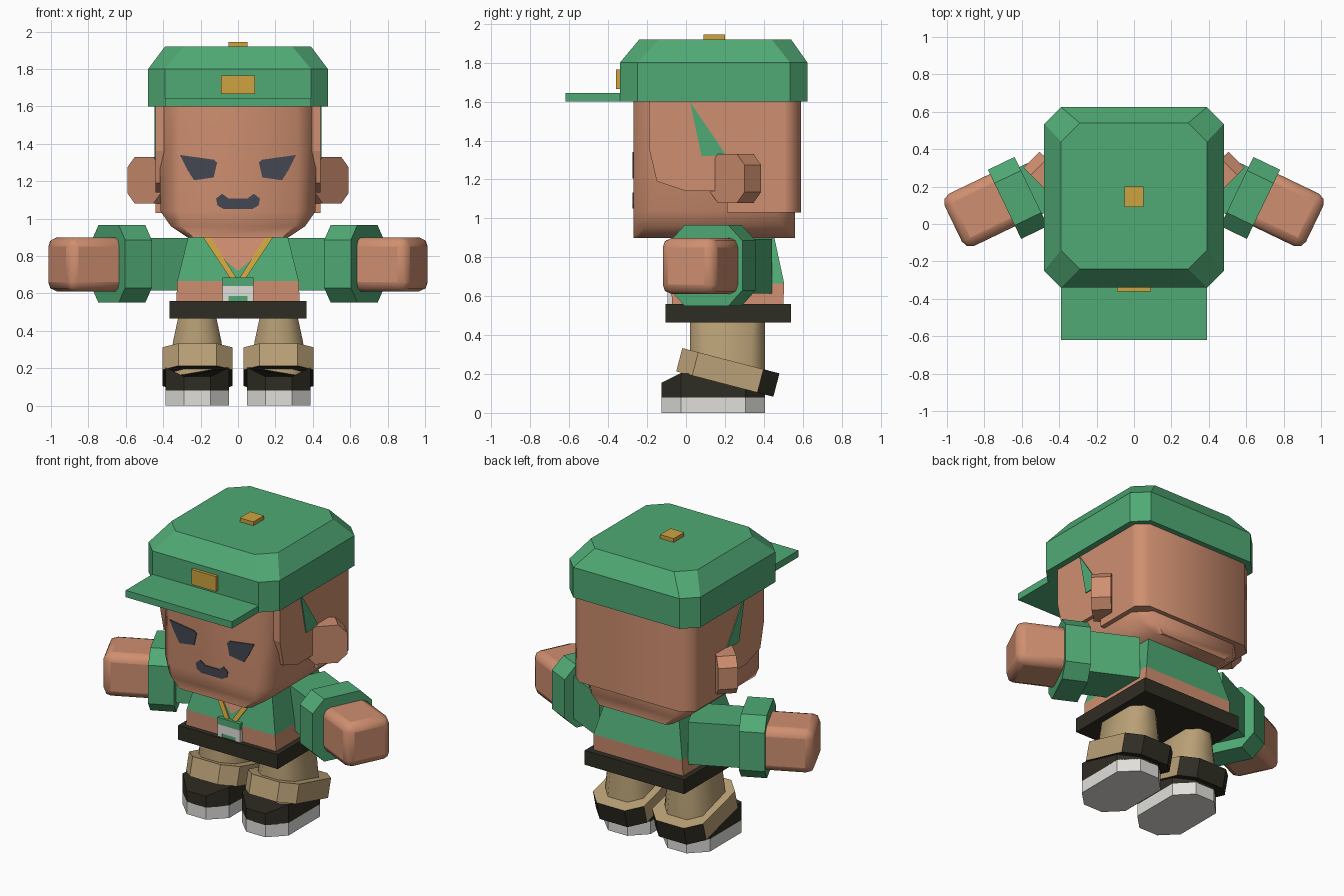
import bpy, bmesh, math
from mathutils import Matrix, Vector

if "Cube" in bpy.data.objects:
    bpy.data.objects.remove(bpy.data.objects["Cube"])


def material(name, *srgb):
    lin = [((c / 255 + 0.055) / 1.055) ** 2.4 for c in srgb] + [1]
    m = bpy.data.materials.new(name)
    m.use_nodes = True
    m.diffuse_color = lin
    m.node_tree.nodes["Principled BSDF"].inputs["Base Color"].default_value = lin
    return m


GREEN = material("green cloth", 80, 170, 117)
SKIN = material("skin", 207, 143, 112)
TAN = material("tan trousers", 186, 161, 119)
BLACK = material("black leather", 47, 45, 35)
WHITE = material("white rubber", 224, 223, 219)
GOLD = material("gold", 205, 163, 64)
DARK = material("dark slate", 68, 70, 82)


def loft(name, rings, mats, side=1, frame=None, smooth=0, bevel=0, rule=None):
    """Join equal rings of points into a closed solid."""
    bm = bmesh.new()
    frame = frame or Matrix()
    loops = [[bm.verts.new(Vector(p)) for p in ring] for ring in rings]
    n = len(loops[0])
    bm.faces.new(loops[0])
    bm.faces.new(loops[-1])
    for a, b in zip(loops, loops[1:]):
        for i in range(n):
            bm.faces.new((a[i], a[(i + 1) % n], b[(i + 1) % n], b[i]))
    bmesh.ops.recalc_face_normals(bm, faces=bm.faces)
    if rule:
        for f in bm.faces:
            f.material_index = rule(f)
    bm.transform(Matrix.Diagonal((side, 1, 1, 1)) @ frame)
    bmesh.ops.recalc_face_normals(bm, faces=bm.faces)
    me = bpy.data.meshes.new(name)
    bm.to_mesh(me)
    bm.free()
    for m in mats if isinstance(mats, list) else [mats]:
        me.materials.append(m)
    ob = bpy.data.objects.new(name, me)
    bpy.context.collection.objects.link(ob)
    if bevel:
        mod = ob.modifiers.new("Bevel", "BEVEL")
        mod.width, mod.segments = bevel, 2
    if smooth:
        bpy.ops.object.select_all(action="DESELECT")
        ob.select_set(True)
        bpy.context.view_layer.objects.active = ob
        bpy.ops.object.shade_smooth_by_angle(angle=math.radians(smooth))
    return ob


def octagon(x0, x1, y0, y1, c, z):
    """Chamfered rectangle at height z."""
    return [(x0 + c, y0, z), (x1 - c, y0, z), (x1, y0 + c, z), (x1, y1 - c, z),
            (x1 - c, y1, z), (x0 + c, y1, z), (x0, y1 - c, z), (x0, y0 + c, z)]


def rect(x0, x1, y0, y1, z):
    return [(x0, y0, z), (x1, y0, z), (x1, y1, z), (x0, y1, z)]


def box(name, x0, x1, y0, y1, z0, z1, mat, **kw):
    return loft(name, [rect(x0, x1, y0, y1, z) for z in (z0, z1)], mat, **kw)


def plate(name, pts, depth, thick, mat, side=1):
    """Flat x-z outline, thickened forward from the y given by depth(z)."""
    rings = [[(x, depth(z) - t, z) for x, z in pts] for t in (-0.01, thick)]
    return loft(name, rings, mat, side)


def turned(degrees, origin=(0, 0, 0), axis="Z"):
    return Matrix.Translation(origin) @ Matrix.Rotation(math.radians(degrees), 4, axis)


# Cap
loft("cap", [octagon(-.48, .48, -.34, .625, .09, 1.6),
             octagon(-.48, .48, -.34, .625, .09, 1.8),
             octagon(-.39, .39, -.24, .54, .1, 1.92)], GREEN)
box("cap_brim", -.39, .39, -.62, -.3, 1.6, 1.645, GREEN)
box("cap_badge", -.09, .09, -.36, -.33, 1.665, 1.765, GOLD)
box("cap_button", -.05, .05, .09, .2, 1.91, 1.945, GOLD)

# Head with a tapered jaw
loft("head", [octagon(-.27, .27, -.27, .56, .03, .9),
              octagon(-.36, .36, -.27, .56, .06, .96),
              octagon(-.415, .415, -.27, .56, .1, 1.04),
              octagon(-.42, .42, -.27, .56, .105, 1.62)], SKIN, smooth=50)

# Raised shell around the sides and back of the head
outline = [(-.19, 1.62), (-.19, 1.36), (-.15, 1.19), (0, 1.14), (.21, 1.14),
           (.21, 1.03), (.51, 1.03), (.51, 1.62)]
loft("head_shell", [[(x, y, z) for y, z in outline] for x in (-.44, .44)], SKIN)
back = [(-.44, .5), (.44, .5), (.44, .53), (.37, .59), (-.37, .59), (-.44, .53)]
loft("head_back", [[(x, y, z) for x, y in back] for z in (1.03, 1.62)], SKIN, smooth=60)

# Face
face = lambda z: -.27
for s, label in ((1, "left"), (-1, "right")):
    plate(label + "_eye", [(.31, 1.34), (.13, 1.315), (.112, 1.3), (.13, 1.22),
                           (.235, 1.205), (.27, 1.26)], face, .006, DARK, s)
    # Ears and side tufts
    loft(label + "_ear", [[(x, y, z) for x, z, y in octagon(-.125, .125, -.125, .125, .055, v)]
                          for v in (-.06, .06)], SKIN, s, turned(45, (.46, .255, 1.205)))
    tuft = [(.02, 1.6), (.08, 1.32), (.21, 1.32)]
    loft(label + "_tuft", [[(x, y, z) for y, z in tuft] for x in (.437, .446)], GREEN, s)
half = [(.05, 1.107), (.085, 1.133), (.117, 1.107), (.11, 1.07), (.075, 1.05)]
plate("mouth", half + [(-x, z) for x, z in reversed(half)], face, .006, DARK)

# Torso: shirt over a bare waist
loft("torso", [rect(-.33, .33, -.072, .5, .55),
               rect(-.325, .325, -.075, .505, .665),
               rect(-.262, .262, -.02, .45, .92)], [GREEN, SKIN],
     rule=lambda f: int(f.calc_center_median().z < .65))
box("belt", -.365, .365, -.105, .54, .465, .56, BLACK)

# Open collar, cords and buckle
chest = lambda z: -.075 + max(0, z - .665) * .216
plate("collar_skin", [(-.17, .9), (.17, .9), (.06, .77), (0, .72), (-.06, .77)],
      chest, .004, SKIN)
for s, label in ((1, "left"), (-1, "right")):
    plate(label + "_cord", [(.145, .9), (.187, .9), (.045, .685), (.01, .685)],
          chest, .009, GOLD, s)
    box(label + "_buckle_bar", .05, .083, -.095, -.06, .56, .64, WHITE, side=s)
box("buckle_top", -.083, .083, -.095, -.06, .64, .685, GREEN)
box("buckle_bridge", -.05, .05, -.095, -.06, .585, .64, WHITE)
box("buckle_inset", -.05, .05, -.09, -.06, .56, .585, GREEN)

# Arms, reaching sideways and a little forward
reach = turned(-25.7)
for s, label in ((1, "left"), (-1, "right")):
    box(label + "_sleeve", .1, .45, .26, .54, .615, .895, GREEN, side=s, frame=reach)
    loft(label + "_cuff", [[(d, p, z) for p, z, d in octagon(.19, .6, .55, .965, .08, end)]
                           for end in (.42, .578)], GREEN, s, reach)
    box(label + "_hand", .5, .87, .265, .575, .61, .9, SKIN, side=s, frame=reach,
        bevel=.05, smooth=40)

# Legs and boots
for s, label in ((1, "left"), (-1, "right")):
    loft(label + "_leg", [octagon(.07, .366, .02, .405, .07, .16),
                          octagon(.088, .348, .02, .405, .07, .34),
                          octagon(.118, .318, .02, .405, .06, .48)], TAN, s, smooth=50)
    loft(label + "_boot_band", [octagon(-.187, .187, -.258, .258, .085, z)
                                for z in (-.062, .062)], [TAN, BLACK], s,
         turned(-14.6, (.217, .215, .208), "X"),
         rule=lambda f: int(f.normal.y > .3 or f.normal.z < -.5))
    base = octagon(.047, .388, -.125, .405, .1, .08)
    top = [(x, y, min(.215, .155 + .5 * (y + .125)) - max(0, y - .2) * .4) for x, y, z in base]
    loft(label + "_shoe", [base, top], BLACK, s)
    loft(label + "_sole", [octagon(.047, .388, -.125, .405, .1, z) for z in (0, .083)], WHITE, s)
